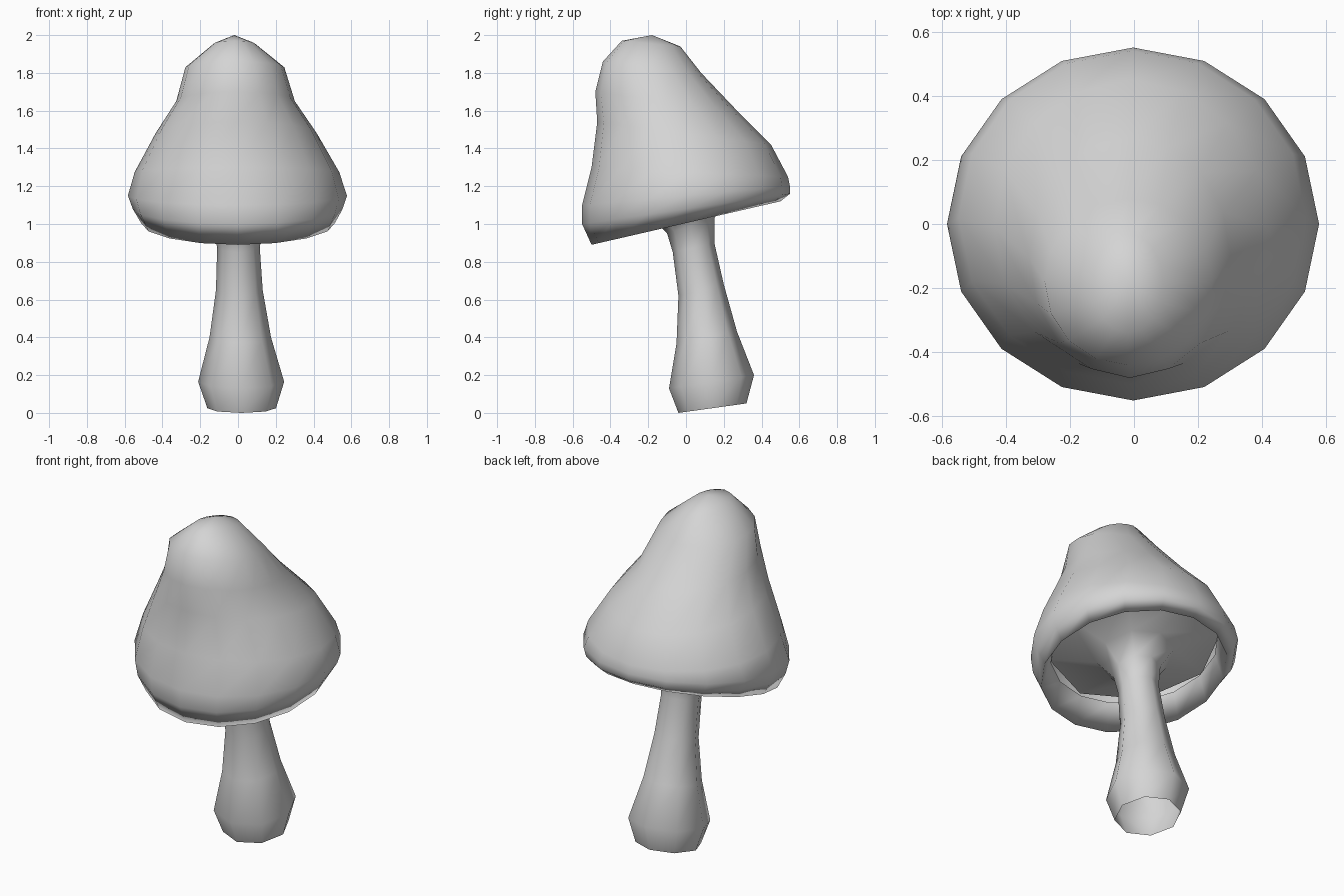
import bpy
import bmesh
import math
from mathutils import Vector

cube = bpy.data.objects.get("Cube")
if cube:
    bpy.data.objects.remove(cube, do_unlink=True)

grey = bpy.data.materials.new("pale_grey")
grey.use_nodes = True
shade = 0.66
colour = (shade, shade, shade, 1)
grey.diffuse_color = colour
grey.node_tree.nodes["Principled BSDF"].inputs["Base Color"].default_value = colour


def add_ring(bm, sides, front, back, roundness=1):
    """Add a tilted ring spanning a front and a back point, both given as (y, z)."""
    front, back = Vector((0, *front)), Vector((0, *back))
    centre = (front + back) / 2
    toward_front = front - centre
    sideways = Vector((toward_front.length * roundness, 0, 0))
    ring = []
    for i in range(sides):
        angle = math.tau * i / sides
        point = centre + toward_front * math.cos(angle) + sideways * math.sin(angle)
        # The whole plant leans slightly to one side as it rises
        point.x += (1 - centre.z) / 50
        ring.append(bm.verts.new(point))
    return ring


def loft(name, sides, sections):
    """Skin a list of ring sections, from the first to the last, into a smooth shell."""
    bm = bmesh.new()
    rings = [add_ring(bm, sides, *section) for section in sections]
    for low, high in zip(rings, rings[1:]):
        for i in range(sides):
            j = (i + 1) % sides
            face = bm.faces.new((low[i], low[j], high[j], high[i]))
            face.smooth = True
    # A section of zero size collapses to a single tip point
    bmesh.ops.remove_doubles(bm, verts=bm.verts, dist=0.001)
    mesh = bpy.data.meshes.new(name)
    bm.to_mesh(mesh)
    bm.free()
    mesh.materials.append(grey)
    shell = bpy.data.objects.new(name, mesh)
    bpy.context.collection.objects.link(shell)
    return shell


# Cap: inner wall down to the thin lip, then the leaning bell up to the tip
loft("mushroom_cap", 16, [
    ((-.45, 1.05), (.45, 1.25)),
    ((-.5, .89), (.5, 1.12)),
    ((-.55, 1), (.55, 1.16)),
    ((-.55, 1.1), (.55, 1.2), 1.05),
    ((-.5, 1.3), (.54, 1.25), 1.04),
    ((-.47, 1.54), (.45, 1.42), .92),
    ((-.48, 1.7), (.27, 1.6), .83),
    ((-.44, 1.86), (.08, 1.8)),
    ((-.34, 1.97), (-.03, 1.94), .7),
    ((-.18, 2), (-.18, 2)),
])

# Stem: open bulbous foot, narrow neck, trumpet flare forming the cap's underside
loft("stem", 8, [
    ((-.04, 0), (.32, .05)),
    ((-.09, .13), (.36, .2)),
    ((-.05, .37), (.27, .43)),
    ((-.04, .62), (.2, .68)),
    ((-.07, .85), (.15, .9)),
    ((-.1, .95), (.15, 1.03)),
    ((-.2, 1.05), (.22, 1.15)),
    ((-.46, 1.07), (.47, 1.26)),
])
